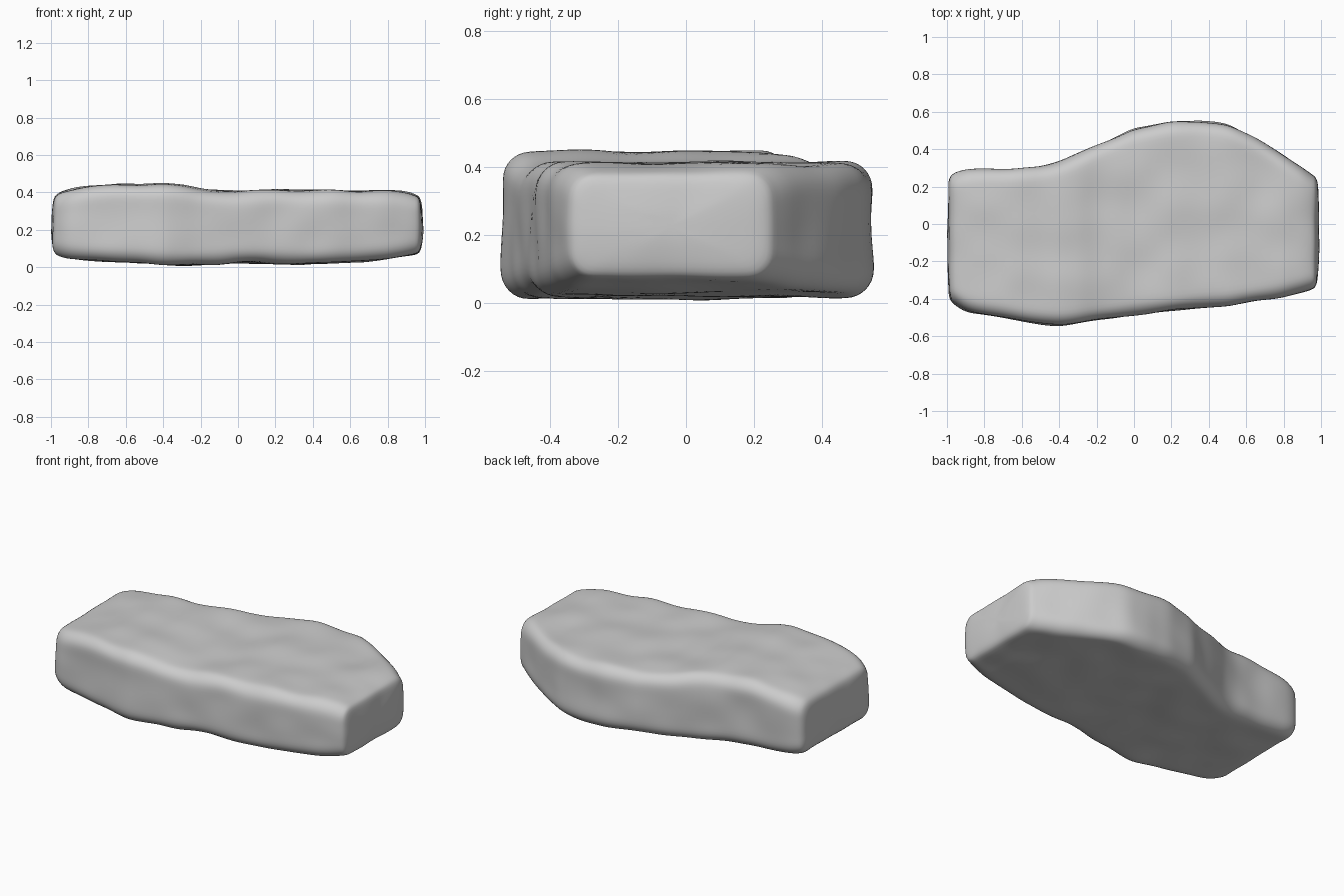
import bpy, bmesh, math
from mathutils import Vector, noise

if "Cube" in bpy.data.objects:
    bpy.data.objects.remove(bpy.data.objects["Cube"])

# Stations along the slab: x, front y, back y, bottom z, top z
STATIONS = [
    (-0.96, -0.425, 0.272, 0.060, 0.395), (-0.90, -0.468, 0.290, 0.046, 0.412),
    (-0.80, -0.487, 0.295, 0.036, 0.430), (-0.65, -0.508, 0.298, 0.030, 0.447),
    (-0.50, -0.537, 0.308, 0.022, 0.440), (-0.40, -0.543, 0.332, 0.014, 0.444),
    (-0.30, -0.533, 0.370, 0.010, 0.436), (-0.18, -0.512, 0.430, 0.014, 0.412),
    (0.00, -0.487, 0.507, 0.026, 0.405), (0.20, -0.462, 0.547, 0.020, 0.415),
    (0.35, -0.447, 0.553, 0.016, 0.408), (0.50, -0.437, 0.537, 0.024, 0.412),
    (0.65, -0.414, 0.463, 0.030, 0.405), (0.80, -0.388, 0.365, 0.044, 0.412),
    (0.90, -0.365, 0.302, 0.058, 0.400), (0.95, -0.350, 0.262, 0.068, 0.385),
]
SIDE, ACROSS, ARC = 6, 14, 4


def section(x, y0, y1, z0, z1, r):
    """Rounded rectangle in the yz plane with evenly split sides."""
    corners = [(y1 - r, z0 + r, -90), (y1 - r, z1 - r, 0),
               (y0 + r, z1 - r, 90), (y0 + r, z0 + r, 180)]
    pts = []
    for i, (cy, cz, a0) in enumerate(corners):
        for k in range(ARC + 1):
            a = math.radians(a0 + 90 * k / ARC)
            pts.append(Vector((x, cy + r * math.cos(a), cz + r * math.sin(a))))
        ny, nz, na = corners[(i + 1) % 4]
        a = math.radians(na)
        end = Vector((x, ny + r * math.cos(a), nz + r * math.sin(a)))
        n = SIDE if i % 2 == 0 else ACROSS
        if i % 2 == 0:
            n = ACROSS if abs(ny - cy) > 0.2 else SIDE
        else:
            n = ACROSS if abs(ny - cy) > 0.2 else SIDE
        start = pts[-1]
        pts += [start.lerp(end, k / n) for k in range(1, n)]
    return pts


def sample(x):
    """Smoothly interpolated station values."""
    for a, b in zip(STATIONS, STATIONS[1:]):
        if x <= b[0] + 1e-6:
            t = (x - a[0]) / (b[0] - a[0])
            return [p + (q - p) * t for p, q in zip(a[1:], b[1:])]


# Body rings, with shrinking rings that round off both ends
rings = []
for x, inset in ((-0.993, 0.075), (-0.990, 0.045), (-0.980, 0.018)):
    y0, y1, z0, z1 = STATIONS[0][1:]
    rings.append(section(x, y0 + inset, y1 - inset, z0 + inset, z1 - inset, 0.06))
COUNT = 40
for i in range(COUNT + 1):
    x = -0.96 + 1.91 * i / COUNT
    rings.append(section(x, *sample(x), 0.078))
for x, inset in ((0.968, 0.012), (0.978, 0.035), (0.984, 0.07)):
    y0, y1, z0, z1 = STATIONS[-1][1:]
    rings.append(section(x, y0 + inset, y1 - inset, z0 + inset, z1 - inset, 0.06))

bm = bmesh.new()
loops = [[bm.verts.new(p) for p in ring] for ring in rings]
for a, b in zip(loops, loops[1:]):
    for j in range(len(a)):
        k = (j + 1) % len(a)
        bm.faces.new((a[j], a[k], b[k], b[j]))

# End caps, slightly bulged
for loop, bulge in ((loops[0], -0.005), (loops[-1], 0.006)):
    mid = sum((v.co for v in loop), Vector()) / len(loop)
    inner = [bm.verts.new(v.co.lerp(mid, 0.5) + Vector((bulge, 0, 0))) for v in loop]
    centre = bm.verts.new(mid + Vector((bulge, 0, 0)))
    for j in range(len(loop)):
        k = (j + 1) % len(loop)
        bm.faces.new((loop[j], loop[k], inner[k], inner[j]))
        bm.faces.new((inner[j], inner[k], centre))
bmesh.ops.recalc_face_normals(bm, faces=bm.faces[:])

# Gentle weathering along the normals
bm.normal_update()
moves = [(v, v.normal * 0.012 * noise.noise(v.co * 5.0)) for v in bm.verts]
for v, d in moves:
    v.co += d
    v.co.z = max(v.co.z, 0.0)

mesh = bpy.data.meshes.new("stone_slab")
bm.to_mesh(mesh)
bm.free()
slab = bpy.data.objects.new("stone_slab", mesh)
bpy.context.collection.objects.link(slab)
for p in mesh.polygons:
    p.use_smooth = True
soft = slab.modifiers.new("soften", 'SUBSURF')
soft.levels = soft.render_levels = 1
